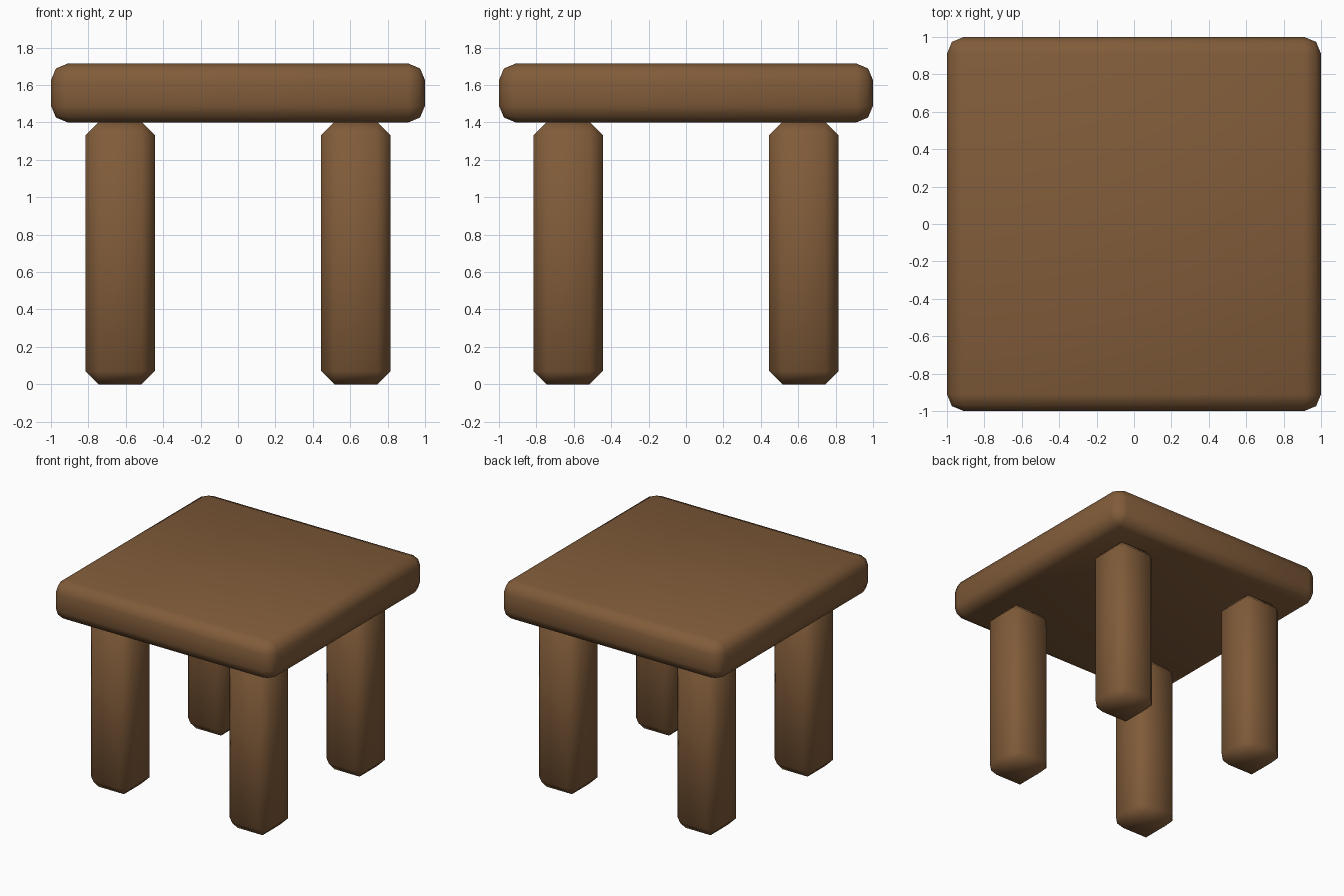
import bpy

if "Cube" in bpy.data.objects:
    bpy.data.objects.remove(bpy.data.objects["Cube"])

wood = bpy.data.materials.new("brown wood")
wood.diffuse_color = (0.22, 0.107, 0.042, 1)
wood.use_nodes = True
wood.node_tree.nodes["Principled BSDF"].inputs["Base Color"].default_value = wood.diffuse_color


def rounded_box(name, center, size, bevel, segments):
    """Box with bevelled edges and smooth shading."""
    bpy.ops.mesh.primitive_cube_add(size=1, location=center)
    ob = bpy.context.object
    ob.name = name
    ob.scale = size
    bpy.ops.object.transform_apply(location=False, rotation=False, scale=True)
    mod = ob.modifiers.new("rounded edges", 'BEVEL')
    mod.width = bevel
    mod.segments = segments
    mod.limit_method = 'NONE'
    bpy.ops.object.shade_smooth()
    ob.data.materials.append(wood)
    return ob


# Table top
rounded_box("table_top", (0, 0, 1.5575), (2, 2, 0.315), 0.09, 2)

# Four legs
for side, x in (("left", -0.63), ("right", 0.63)):
    for end, y in (("front", -0.63), ("back", 0.63)):
        rounded_box(f"{end}_{side}_leg", (x, y, 0.701), (0.37, 0.37, 1.402), 0.07, 1)
